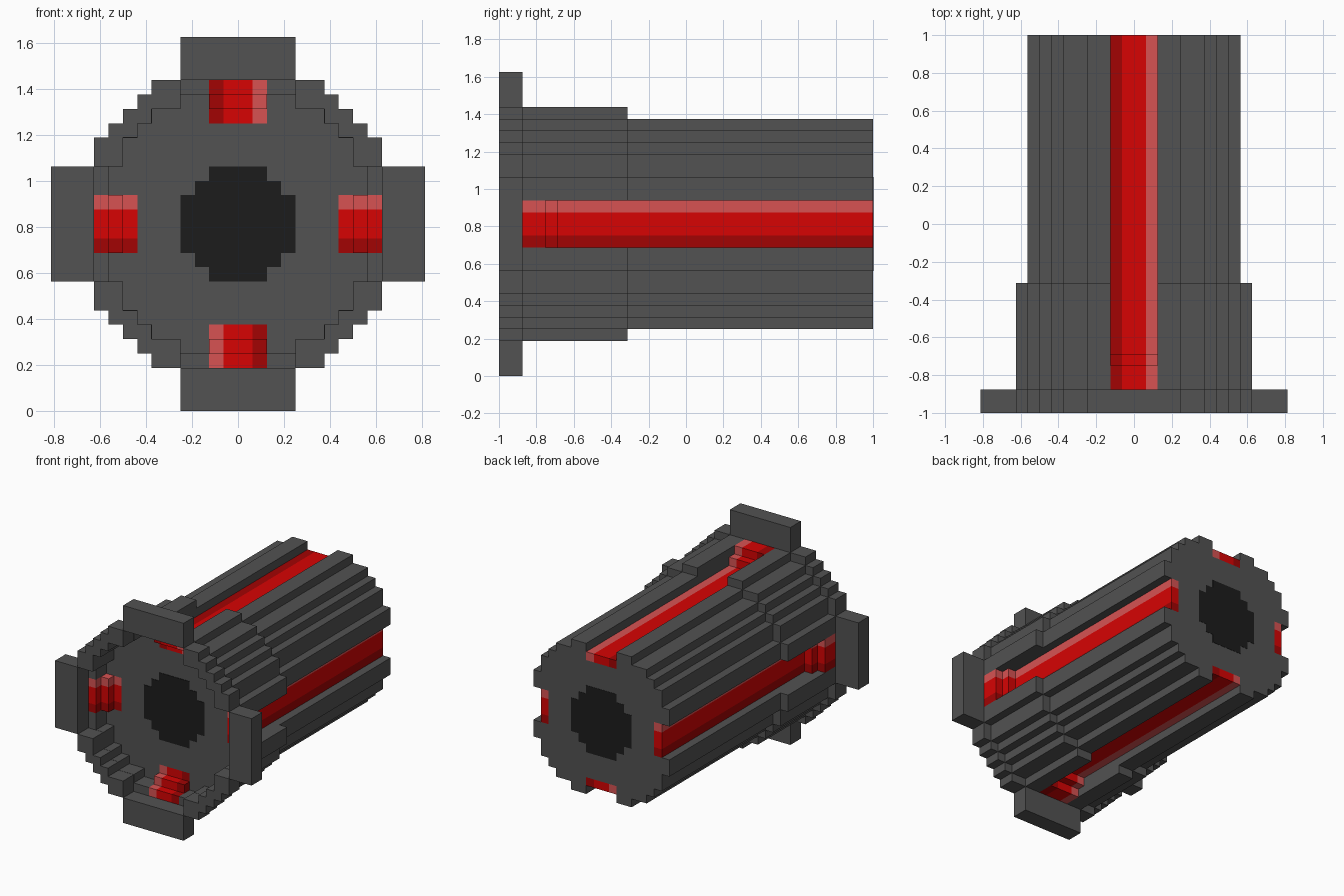
import bpy
import bmesh

if "Cube" in bpy.data.objects:
    bpy.data.objects.remove(bpy.data.objects["Cube"], do_unlink=True)

U = 1 / 16       # block size
MID = 13         # height of the axis, in blocks


def material(name, r, g, b):
    m = bpy.data.materials.new(name)
    m.use_nodes = True
    m.diffuse_color = (r, g, b, 1)
    m.node_tree.nodes["Principled BSDF"].inputs["Base Color"].default_value = (r, g, b, 1)
    return m


GREY = material("dark grey", 0.084, 0.084, 0.084)
BLACK = material("black", 0.012, 0.012, 0.012)
RED = material("red", 0.68, 0.001, 0.001)
LIGHT = material("light red", 0.68, 0.086, 0.086)
DARK = material("dark red", 0.36, 0.001, 0.001)


def prism(bm, points, a, b, place, mat=0):
    """Extrude a 2D outline from a to b; place maps (u, v, depth) to block x, y, z."""
    rings = []
    for d in (a, b):
        ring = []
        for u, v in points:
            x, y, z = place(u, v, d)
            ring.append(bm.verts.new((x * U, y * U, (z + MID) * U)))
        rings.append(ring)
    n = len(points)
    faces = [bm.faces.new(rings[0]), bm.faces.new(rings[1])]
    for i in range(n):
        j = (i + 1) % n
        faces.append(bm.faces.new((rings[0][i], rings[0][j], rings[1][j], rings[1][i])))
    for f in faces:
        f.material_index = mat


def finish(name, bm, *mats):
    bmesh.ops.recalc_face_normals(bm, faces=bm.faces)
    mesh = bpy.data.meshes.new(name)
    bm.to_mesh(mesh)
    bm.free()
    for m in mats:
        mesh.materials.append(m)
    bpy.context.collection.objects.link(bpy.data.objects.new(name, mesh))


def along_y(u, v, d):
    return u, d, v


def all_round(quarter):
    """Mirror a quarter outline into a full closed one."""
    back = quarter[::-1]
    return (quarter + [(-x, z) for x, z in back]
            + [(-x, -z) for x, z in quarter] + [(x, -z) for x, z in back])


# Stepped barrel with a slot on each of its four sides
steps = [(9, 4), (8, 4), (8, 6), (7, 6), (7, 7), (6, 7), (6, 8), (4, 8), (4, 9)]
bm = bmesh.new()
prism(bm, all_round([(7, 2), (9, 2)] + steps + [(2, 9), (2, 7)]), -12, 16, along_y)
finish("barrel", bm, GREY)

# Collar one block thick around the barrel, and a wider rim at its front,
# both in four corner pieces
collar = [(10, 2), (10, 4), (9, 4), (9, 6), (8, 6), (8, 7), (7, 7), (7, 8),
          (6, 8), (6, 9), (4, 9), (4, 10), (2, 10), (2, 9)]
collar_inner = [(4, 9), (4, 8), (6, 8), (6, 7), (7, 7), (7, 6), (8, 6), (8, 4), (9, 4), (9, 2)]
# Nudge the inner outline inwards so that touching corners stay joined
collar_inner = [(x - 0.02, z - 0.02) for x, z in collar_inner[:-1]] + [(9, 2)]
rim = [(10, 4), (10, 6), (9, 6), (9, 7), (8, 7), (8, 8), (7, 8), (7, 9),
       (6, 9), (6, 10), (4, 10)] + steps[-2:0:-1]
for name, outline, a, b in (("collar", collar + collar_inner, -14, -5),
                            ("front_rim", rim, -16, -14)):
    bm = bmesh.new()
    for sx in (-1, 1):
        for sz in (-1, 1):
            prism(bm, [(sx * x, sz * z) for x, z in outline], a, b, along_y)
    finish(name, bm, GREY)

# Dark round bores at both ends
bore = [(4, 2), (3, 2), (3, 3), (2, 3), (2, 4)]
for name, a, b in (("front_bore", -12.06, -11.94), ("back_bore", 15.95, 16.03)):
    bm = bmesh.new()
    prism(bm, all_round(bore), a, b, along_y)
    finish(name, bm, BLACK)

# Four sides: r is the distance from the axis, t runs across the side
SIDES = {
    "top": lambda r, y, t: (t, y, r),
    "bottom": lambda r, y, t: (-t, y, -r),
    "left": lambda r, y, t: (r, y, t),
    "right": lambda r, y, t: (-r, y, t),
}
strip = [(10, -14), (10, -12), (9, -12), (9, -11), (8, -11), (8, 16),
         (7, 16), (7, -12), (8, -12), (8, -13), (9, -13), (9, -14)]
plate = [(10, -16), (13, -16), (13, -14), (10, -14)]
for side, place in SIDES.items():
    # Red strip in three shades, stepping outwards at the front
    bm = bmesh.new()
    for mat, a, b in ((0, -2, -1), (1, -1, 1), (2, 1, 2)):
        prism(bm, strip, a, b, place, mat)
    finish(side + "_strip", bm, DARK, RED, LIGHT)
    # Front lug
    bm = bmesh.new()
    prism(bm, plate, -4, 4, place)
    finish(side + "_lug", bm, GREY)
